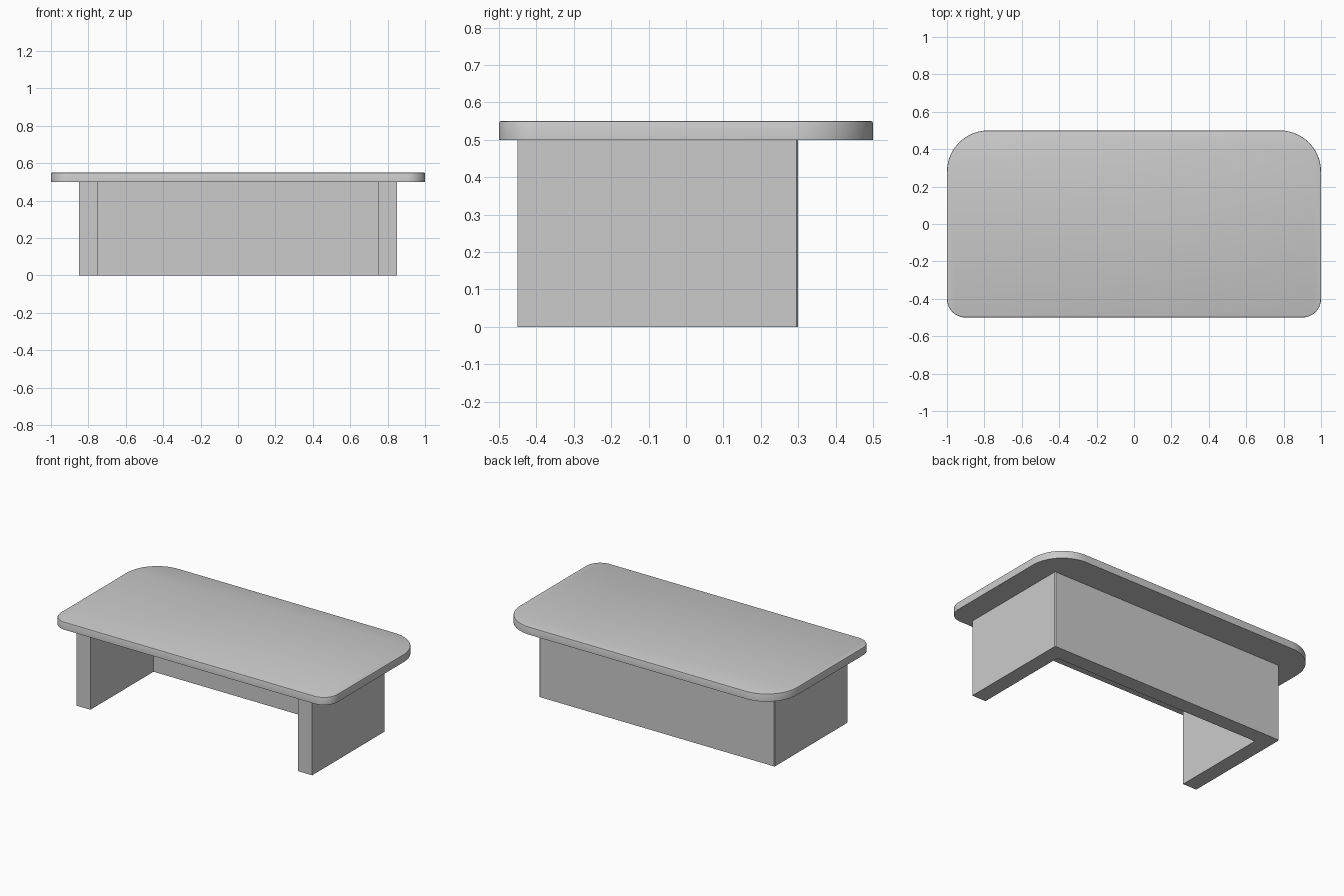
import bpy, bmesh
from math import sin, cos, radians

if "Cube" in bpy.data.objects:
    bpy.data.objects.remove(bpy.data.objects["Cube"])


def extrude_profile(name, pts, z0, z1):
    """Solid prism from a closed, counter-clockwise xy outline."""
    bm = bmesh.new()
    base = bm.faces.new([bm.verts.new((x, y, z0)) for x, y in pts])
    ext = bmesh.ops.extrude_face_region(bm, geom=[base], use_keep_orig=True)
    top = [v for v in ext["geom"] if isinstance(v, bmesh.types.BMVert)]
    bmesh.ops.translate(bm, verts=top, vec=(0, 0, z1 - z0))
    bmesh.ops.recalc_face_normals(bm, faces=bm.faces[:])
    return bm


def finish(name, bm):
    mesh = bpy.data.meshes.new(name)
    bm.to_mesh(mesh)
    bm.free()
    ob = bpy.data.objects.new(name, mesh)
    bpy.context.collection.objects.link(ob)
    return ob


def arc(cx, cy, r, start, steps=20):
    """Quarter arc points, counter-clockwise from the start angle."""
    return [(cx + r * cos(radians(start + 90 * i / steps)),
             cy + r * sin(radians(start + 90 * i / steps))) for i in range(steps + 1)]


# Table top: small front corners, large back corners, softened upper rim
RF, RB = 0.10, 0.22
outline = (arc(1 - RB, 0.5 - RB, RB, 0) + arc(-1 + RB, 0.5 - RB, RB, 90)
           + arc(-1 + RF, -0.5 + RF, RF, 180) + arc(1 - RF, -0.5 + RF, RF, 270))
bm = extrude_profile("table_top", outline, 0.50, 0.55)
rim = [e for e in bm.edges if all(v.co.z > 0.54 for v in e.verts)]
bmesh.ops.bevel(bm, geom=rim, offset=0.005, segments=2, profile=0.5, affect='EDGES')
top = finish("table_top", bm)
bpy.context.view_layer.objects.active = top
top.select_set(True)
bpy.ops.object.shade_smooth_by_angle(angle=radians(30))
top.select_set(False)

# U-shaped base: two side panels joined by a back panel, back corners eased
half = [(0.75, 0.20), (0.75, -0.45), (0.85, -0.45), (0.85, 0.295), (0.845, 0.30)]
base_outline = half + [(-x, y) for x, y in reversed(half)]
finish("base_panels", extrude_profile("base_panels", base_outline, 0.0, 0.50))
